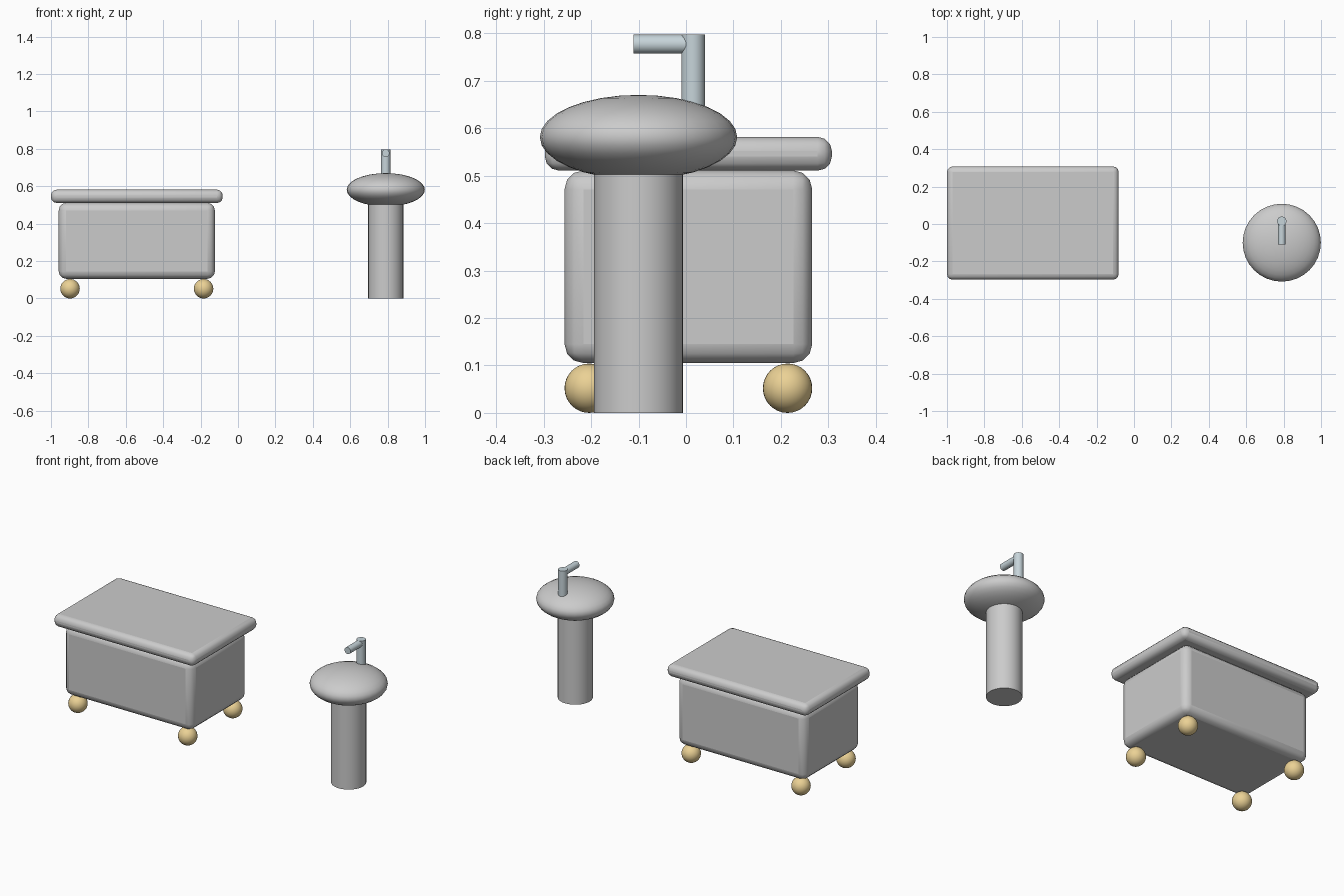
import bpy, math

if "Cube" in bpy.data.objects:
    bpy.data.objects.remove(bpy.data.objects["Cube"])


def material(name, color):
    m = bpy.data.materials.new(name)
    m.diffuse_color = (*color, 1)
    m.use_nodes = True
    m.node_tree.nodes["Principled BSDF"].inputs["Base Color"].default_value = m.diffuse_color
    return m


gold = material("gold", (0.83, 0.64, 0.30))
chrome = material("chrome", (0.57, 0.66, 0.70))


def finish(name, mat=None, angle=40):
    ob = bpy.context.object
    ob.name = name
    if mat:
        ob.data.materials.append(mat)
    bpy.ops.object.shade_smooth_by_angle(angle=math.radians(angle))
    return ob


def rounded_box(name, center, size, radius, segments=3):
    bpy.ops.mesh.primitive_cube_add(size=1, location=center)
    bpy.context.object.scale = size
    bpy.ops.object.transform_apply(location=False, rotation=False, scale=True)
    ob = finish(name)
    bevel = ob.modifiers.new("round", 'BEVEL')
    bevel.width, bevel.segments = radius, segments


def ball(name, center, scale, mat=None):
    bpy.ops.mesh.primitive_uv_sphere_add(segments=32, ring_count=16, radius=1, location=center)
    bpy.context.object.scale = scale
    bpy.ops.object.transform_apply(location=False, rotation=False, scale=True)
    finish(name, mat)


def tube(name, center, radius, length, mat=None, tilt=0):
    bpy.ops.mesh.primitive_cylinder_add(vertices=32, radius=radius, depth=length,
                                        location=center, rotation=(tilt, 0, 0))
    finish(name, mat)


# Bathtub: body, overhanging rim slab and ball feet
TX, TY = -0.541, 0.005
rounded_box("tub_body", (TX, TY, 0.308), (0.835, 0.522, 0.406), 0.04)
rounded_box("tub_rim", (TX, TY, 0.546), (0.918, 0.605, 0.071), 0.03)
for sx, side in ((-1, "left"), (1, "right")):
    for sy, end in ((-1, "front"), (1, "back")):
        ball(f"tub_foot_{end}_{side}", (TX + sx * 0.357, TY + sy * 0.209, 0.052),
             (0.052, 0.052, 0.052), gold)

# Pedestal sink: column and flattened basin
SX, SY = 0.79, -0.1
tube("sink_pedestal", (SX, SY, 0.26), 0.094, 0.52)
ball("sink_basin", (SX, SY, 0.581), (0.209, 0.208, 0.089))

# Tap: upright pipe and forward spout
tube("tap_riser", (SX, 0.015, 0.707), 0.025, 0.18, chrome)
tube("tap_spout", (SX, -0.048, 0.777), 0.02, 0.125, chrome, math.pi / 2)
